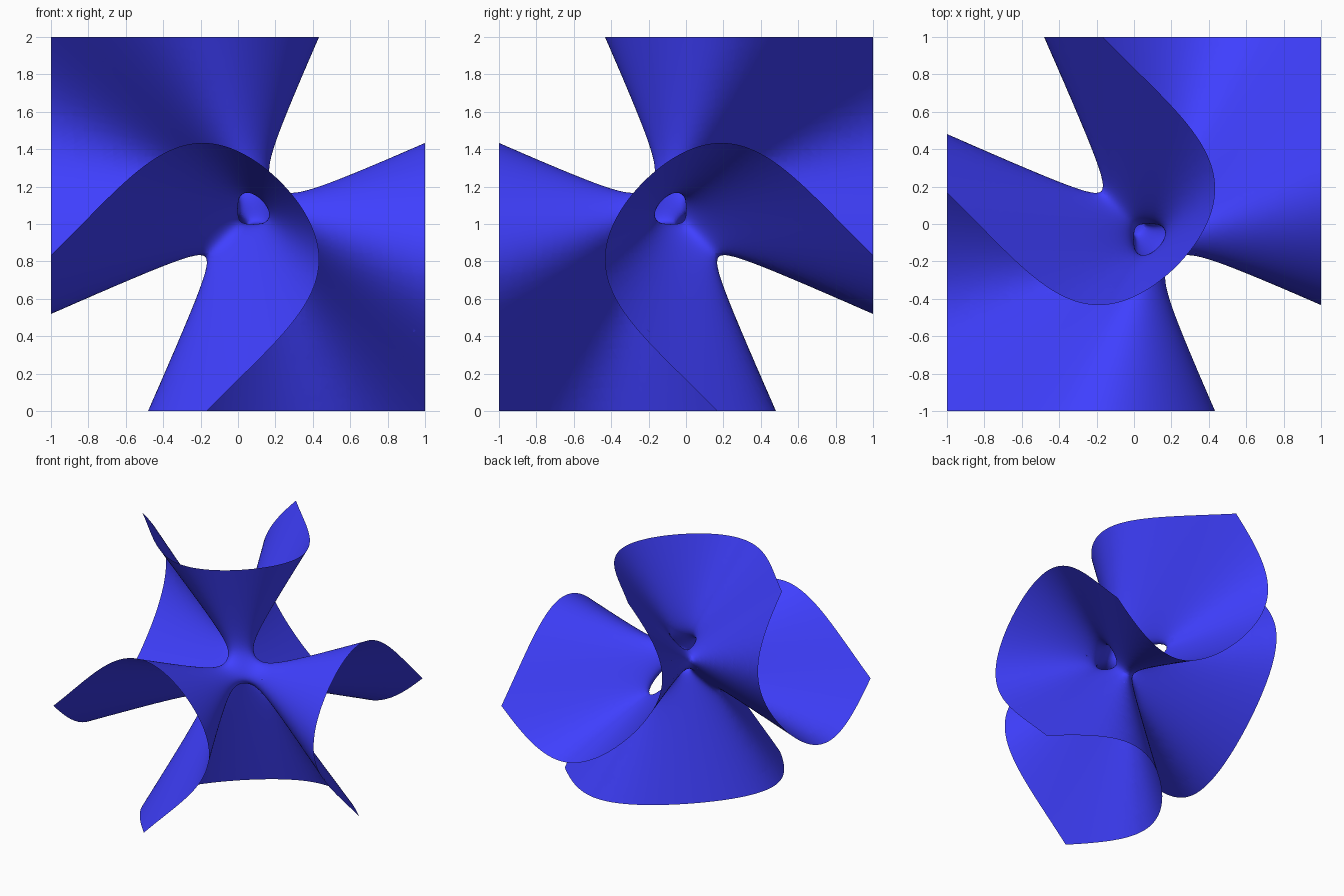
import bpy, bmesh
from itertools import permutations
from mathutils import Vector

if "Cube" in bpy.data.objects:
    bpy.data.objects.remove(bpy.data.objects["Cube"])

N = 72      # grid cells per side
SCALE = 2   # surface units per model unit


def field(a, b, c):
    """Diagonal cubic surface, symmetric in its three coordinates."""
    a, b, c = a * SCALE, b * SCALE, c * SCALE
    p = a + b + c
    q = a * b + b * c + c * a
    r = a * b * c
    cubes = p * p * p - 3 * p * q + 3 * r
    return (81 * cubes - 189 * (p * q - 3 * r) + 54 * r + 126 * q
            - 9 * (p * p - 2 * q) - 9 * p + 1)


# Grid lines, packed closer near the detailed centre
line = []
for i in range(N + 1):
    u = 2 * i / N - 1
    line.append(u * (0.35 + 0.65 * u * u))

M = N + 1
values = [field(a, b, c) for a in line for b in line for c in line]
inside = [v < 0 for v in values]
STEP = (M * M, M, 1)
corners = [i * M * M + j * M + k for i in (0, 1) for j in (0, 1) for k in (0, 1)]
# Six tetrahedra of a cell, all sharing the main diagonal
tets = [(0, STEP[p[0]], STEP[p[0]] + STEP[p[1]], sum(STEP)) for p in permutations(range(3))]

bm = bmesh.new()
cache = {}


def position(n):
    return Vector((line[n // (M * M)], line[n // M % M], line[n % M]))


def crossing(m, n):
    """Vertex where the surface crosses a grid edge."""
    key = (m, n) if m < n else (n, m)
    if key not in cache:
        lo, hi = position(key[0]), position(key[1])
        side = inside[key[0]]
        for _ in range(12):
            mid = (lo + hi) / 2
            if (field(*mid) < 0) == side:
                lo = mid
            else:
                hi = mid
        p = (lo + hi) / 2
        cache[key] = bm.verts.new((p.x, -p.y, 1 + p.z))
    return cache[key]


# Polygonise every cell that the surface passes through
for i in range(N):
    for j in range(N):
        for k in range(N):
            base = (i * M + j) * M + k
            count = sum(inside[base + o] for o in corners)
            if count in (0, 8):
                continue
            for tet in tets:
                ids = [base + o for o in tet]
                neg = [n for n in ids if inside[n]]
                pos = [n for n in ids if not inside[n]]
                if not neg or not pos:
                    continue
                if len(neg) == 2:
                    pairs = [(neg[0], pos[0]), (neg[0], pos[1]),
                             (neg[1], pos[1]), (neg[1], pos[0])]
                else:
                    pairs = [(m, n) for m in neg for n in pos]
                verts = [crossing(m, n) for m, n in pairs]
                # Face the positive side of the field
                out = position(pos[0]) - position(neg[0])
                out.y = -out.y
                normal = (verts[1].co - verts[0].co).cross(verts[2].co - verts[0].co)
                if normal.dot(out) < 0:
                    verts.reverse()
                bm.faces.new(verts)

# Remove slivers and shade smoothly
bmesh.ops.remove_doubles(bm, verts=bm.verts[:], dist=0.0015)
for f in bm.faces:
    f.smooth = True

mesh = bpy.data.meshes.new("cubic_surface")
bm.to_mesh(mesh)
bm.free()
surface = bpy.data.objects.new("cubic_surface", mesh)
bpy.context.collection.objects.link(surface)

# Blue finish
blue = bpy.data.materials.new("blue")
blue.diffuse_color = (0.05, 0.05, 1.0, 1.0)
blue.use_nodes = True
blue.node_tree.nodes["Principled BSDF"].inputs["Base Color"].default_value = blue.diffuse_color
mesh.materials.append(blue)
